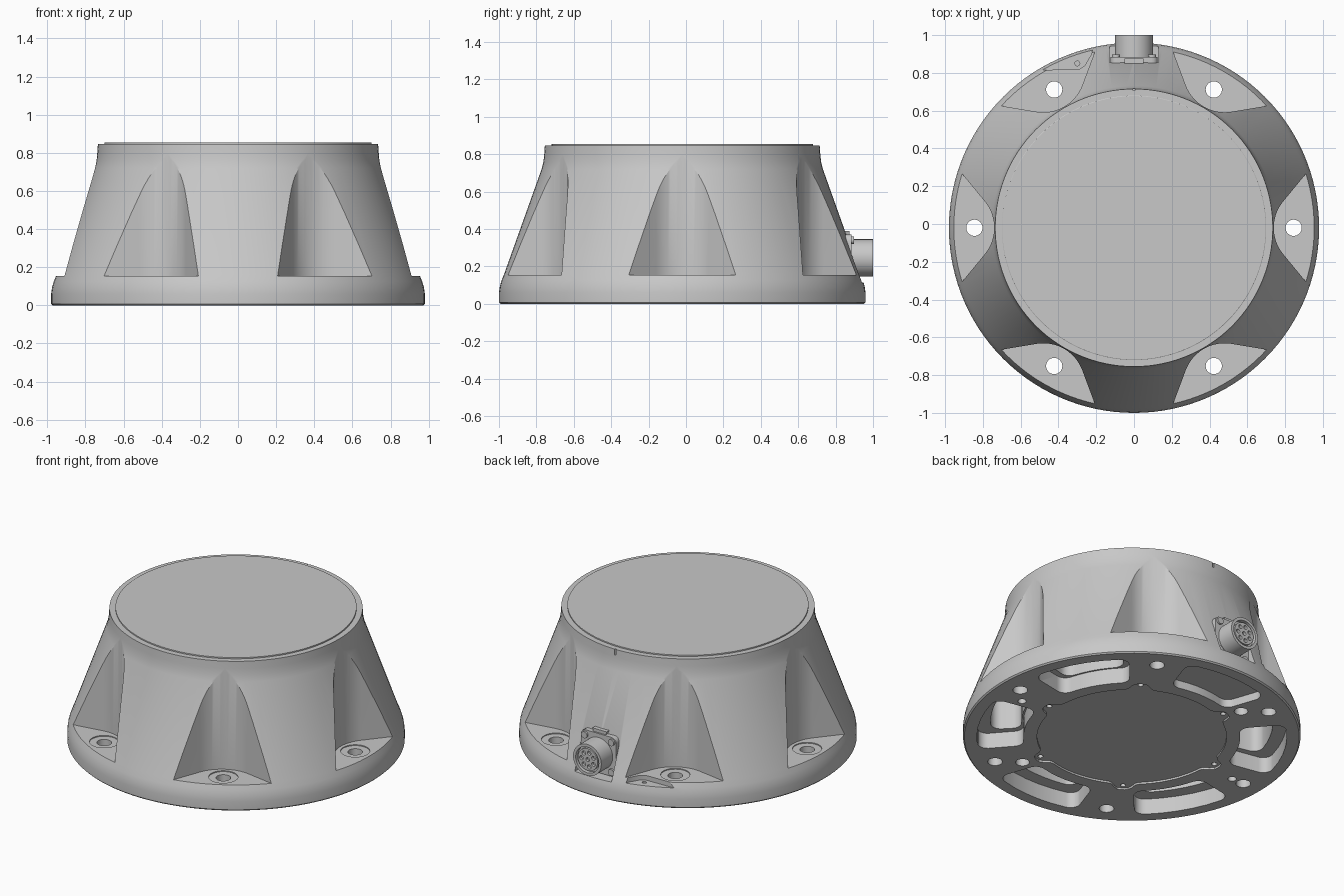
import bpy, bmesh, math
from math import sin, cos, radians, pi
from mathutils import Vector, Matrix

if "Cube" in bpy.data.objects:
    bpy.data.objects.remove(bpy.data.objects["Cube"], do_unlink=True)

CENTRE = Vector((0, -0.02, 0))


def material(name, value):
    m = bpy.data.materials.new(name)
    m.use_nodes = True
    colour = (value, value, value, 1)
    m.diffuse_color = colour
    m.node_tree.nodes["Principled BSDF"].inputs["Base Color"].default_value = colour
    return m


grey = material("plain grey", 0.58)


def make(name, bm, hidden=False):
    bmesh.ops.recalc_face_normals(bm, faces=bm.faces)
    mesh = bpy.data.meshes.new(name)
    bm.to_mesh(mesh)
    bm.free()
    ob = bpy.data.objects.new(name, mesh)
    bpy.context.collection.objects.link(ob)
    mesh.materials.append(grey)
    ob.hide_render = hidden
    return ob


def lathe(name, profile, steps=120):
    # Closed solid turned around the z axis through CENTRE
    bm = bmesh.new()
    rings = [[bm.verts.new(CENTRE + Vector((r * cos(2 * pi * i / steps), r * sin(2 * pi * i / steps), z)))
              for i in range(steps)] for r, z in profile]
    for a, b in zip(rings, rings[1:]):
        for i in range(steps):
            j = (i + 1) % steps
            bm.faces.new((a[i], a[j], b[j], b[i]))
    bm.faces.new(rings[0])
    bm.faces.new(rings[-1])
    return make(name, bm)


def prism(bm, outline, z0, z1):
    low = [bm.verts.new((x, y, z0)) for x, y in outline]
    high = [bm.verts.new((x, y, z1)) for x, y in outline]
    bm.faces.new(low)
    bm.faces.new(high)
    for i in range(len(low)):
        j = (i + 1) % len(low)
        bm.faces.new((low[i], low[j], high[j], high[i]))


def circle(x, y, r, steps=32):
    return [(x + r * cos(2 * pi * i / steps), y + r * sin(2 * pi * i / steps)) for i in range(steps)]


def polar(r, degrees):
    a = radians(degrees)
    return CENTRE.x + r * cos(a), CENTRE.y + r * sin(a)


def turned(points, degrees):
    c, s = cos(radians(degrees)), sin(radians(degrees))
    return [(CENTRE.x + x * c - y * s, CENTRE.y + x * s + y * c) for x, y in points]


def activate(ob):
    bpy.ops.object.select_all(action='DESELECT')
    ob.select_set(True)
    bpy.context.view_layer.objects.active = ob


def cut(target, bm):
    cutter = make("cutter", bm, hidden=True)
    mod = target.modifiers.new("cut", 'BOOLEAN')
    mod.operation = 'DIFFERENCE'
    mod.solver = 'EXACT'
    mod.object = cutter
    activate(target)
    bpy.ops.object.modifier_apply(modifier=mod.name)
    bpy.data.objects.remove(cutter, do_unlink=True)


def smooth(ob, angle=28):
    activate(ob)
    bpy.ops.object.shade_smooth_by_angle(angle=radians(angle))


# Tapered housing
housing = lathe("housing", [(0.972, 0), (0.98, 0.008), (0.98, 0.06), (0.975, 0.095), (0.966, 0.125),
                            (0.952, 0.16), (0.752, 0.72), (0.742, 0.76), (0.738, 0.80), (0.735, 0.845)])

# Bolt notches: a V opening outwards with a rounded root
half = radians(39.5)
notch = [(0.96 - 0.22 * cos(t), 0.22 * sin(t)) for t in (half * k / 10 for k in range(-10, 11))]
notch = [(1.15, -0.577)] + notch + [(1.15, 0.577)]
bm = bmesh.new()
for k in range(6):
    prism(bm, turned(notch, 60 * k), 0.155, 0.795)
cut(housing, bm)

# Bolt holes with shallow seats
for radius, low in ((0.085, 0.149), (0.043, -0.1)):
    bm = bmesh.new()
    for k in range(6):
        prism(bm, circle(*polar(0.845, 60 * k), radius), low, 0.3)
    cut(housing, bm)


def pocket_outline(r0, r1, spread, corner=0.06):
    # Ring sector with rounded corners, anticlockwise from its outer low corner
    pts = []
    for r, side, start in ((r1, -1, -90), (r1, 1, 0), (r0, 1, 90), (r0, -1, 180)):
        rc = r - corner if r == r1 else r + corner
        a = side * (radians(spread) - corner / rc)
        for i in range(7):
            t = a + radians(start + 15 * i)
            pts.append((rc * cos(a) + corner * cos(t), rc * sin(a) + corner * sin(t)))
        if start in (-90, 90):
            pts += [(r * cos(a * f), r * sin(a * f)) for f in (0.6, 0.2, -0.2, -0.6)]
    return pts


# Underside pockets with an outer ledge, the one beneath the connector shallow
wide, deep = bmesh.new(), bmesh.new()
for k in range(6):
    angle = 30 + 60 * k
    prism(wide, turned(pocket_outline(0.63, 0.90, 19), angle), -0.05, 0.05 if k == 1 else 0.10)
    if k != 1:
        prism(deep, turned(pocket_outline(0.64, 0.82, 16), angle), -0.06, 0.45)
cut(housing, wide)
cut(housing, deep)

# Underside recess, swelling outwards around six screws
recess = []
for i in range(180):
    d = (2 * i + 35) % 60 - 30
    recess.append(polar(0.55 + 0.065 * math.exp(-(d / 6) ** 4), 2 * i))
bm = bmesh.new()
prism(bm, recess, -0.05, 0.012)
cut(housing, bm)

# Screw holes and dowel holes underneath
bm = bmesh.new()
for k in range(6):
    prism(bm, circle(*polar(0.585, 60 * k - 5), 0.016, 16), -0.05, 0.06)
for r, a, size in ((0.70, 115, 0.04), (0.70, -65, 0.04), (0.76, -7, 0.025), (0.76, 180, 0.025)):
    prism(bm, circle(*polar(r, a), size, 24), -0.05, 0.05)
cut(housing, bm)

# Rear seat for the connector
bm = bmesh.new()
prism(bm, [(-0.13, 0.855), (0.13, 0.855), (0.13, 1.1), (-0.13, 1.1)], 0.115, 0.375)
cut(housing, bm)

# Low ledge beside a rear notch
bm = bmesh.new()
prism(bm, [(-0.50, 0.815), (-0.29, 0.82), (-0.26, 0.84), (-0.225, 0.90), (-0.2, 1.0), (-0.5, 1.0)], 0.125, 0.17)
cut(housing, bm)

# Ledge hole and rim slot
bm = bmesh.new()
prism(bm, circle(-0.30, 0.85, 0.013, 16), 0.08, 0.2)
prism(bm, [(-0.006, 0.708), (0.006, 0.708), (0.006, 0.75), (-0.006, 0.75)], 0.81, 0.9)
cut(housing, bm)
smooth(housing)

# Top cover disc
cover = lathe("top_cover", [(0.70, 0.83), (0.70, 0.853), (0.697, 0.855)])
smooth(cover)


# Connector, drawn flat and then stood up so its axis runs along y
def stand(ob, y):
    ob.data.transform(Matrix.Translation((0, y, 0.245)) @ Matrix.Rotation(-pi / 2, 4, 'X'))
    smooth(ob)


flange = []
for sx, sy, start in ((1, 1, 0), (-1, 1, 90), (-1, -1, 180), (1, -1, 270)):
    for i in range(5):
        t = radians(start + 22.5 * i)
        flange.append((sx * 0.092 + 0.033 * cos(t), sy * 0.092 + 0.033 * sin(t)))
bm = bmesh.new()
prism(bm, flange, 0, 0.035)
plate = make("connector_flange", bm)
stand(plate, 0.85)

bm = bmesh.new()
for sx in (-1, 1):
    for sy in (-1, 1):
        prism(bm, circle(sx * 0.095, sy * 0.095, 0.021, 20), 0, 0.012)
stand(make("flange_screws", bm), 0.885)

bm = bmesh.new()
prism(bm, circle(0, 0, 0.10, 48), 0, 0.13)
barrel = make("connector_barrel", bm)
bm = bmesh.new()
prism(bm, circle(0, 0, 0.082, 48), 0.105, 0.2)
cut(barrel, bm)
stand(barrel, 0.87)

# Contact insert with a ring of sockets
bm = bmesh.new()
prism(bm, circle(0, 0, 0.07, 40), 0, 0.025)
insert = make("contact_insert", bm)
bm = bmesh.new()
for i in range(8):
    r, a = (0.045, 2 * pi * i / 7) if i < 7 else (0, 0)
    prism(bm, circle(r * cos(a), r * sin(a), 0.013, 16), 0.008, 0.1)
cut(insert, bm)
stand(insert, 0.97)

# Small latch above the connector
bm = bmesh.new()
prism(bm, [(-0.05, -0.145), (0.05, -0.145), (0.035, -0.09), (-0.035, -0.09)], 0, 0.035)
stand(make("connector_latch", bm), 0.84)
